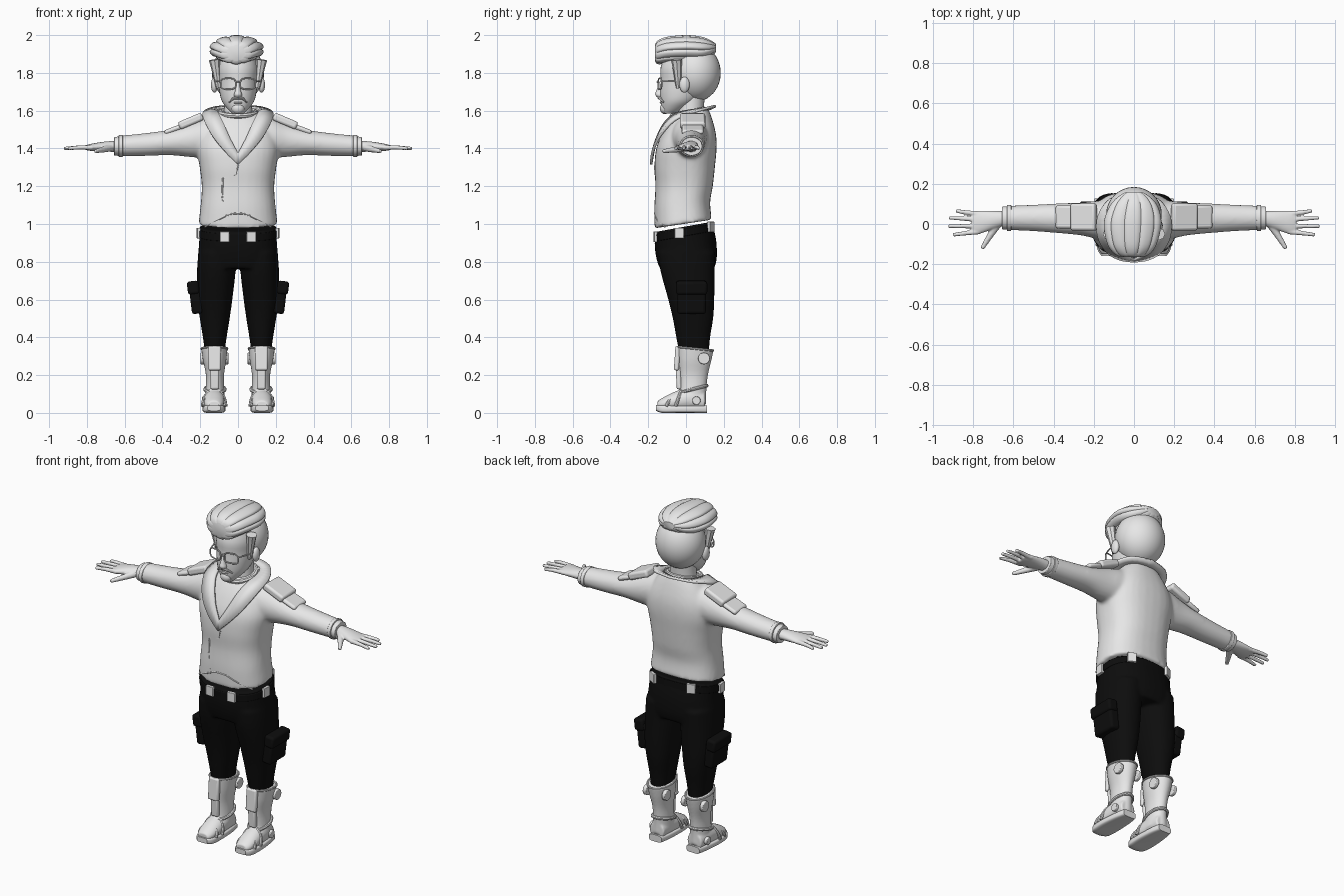
import bpy, bmesh, math
from mathutils import Vector, Matrix

cube = bpy.data.objects.get("Cube")
if cube:
    bpy.data.objects.remove(cube, do_unlink=True)


def material(name, value):
    m = bpy.data.materials.new(name)
    m.use_nodes = True
    colour = (value, value, value, 1)
    m.diffuse_color = colour
    m.node_tree.nodes["Principled BSDF"].inputs["Base Color"].default_value = colour
    return m


GREY = material("light_grey", 0.8)
BLACK = material("black_cloth", 0.004)


def spline(pts, steps=4):
    """Catmull-Rom interpolation of equal-length tuples."""
    out = []
    for i in range(len(pts) - 1):
        a, b, c, d = (pts[max(i - 1, 0)], pts[i], pts[i + 1], pts[min(i + 2, len(pts) - 1)])
        for s in range(steps):
            t = s / steps
            out.append(tuple(q + t / 2 * (r - p + t * (2 * p - 5 * q + 4 * r - w + t * (3 * (q - r) + w - p)))
                             for p, q, r, w in zip(a, b, c, d)))
    return out + [tuple(pts[-1])]


def skin(bm, rings, closed=False):
    rows = [[bm.verts.new(p) for p in ring] for ring in rings]
    n = len(rows[0])
    pairs = list(zip(rows, rows[1:])) + ([(rows[-1], rows[0])] if closed else [])
    for a, b in pairs:
        for i in range(n):
            j = (i + 1) % n
            bm.faces.new((a[i], a[j], b[j], b[i]))
    if not closed:
        bm.faces.new(rows[0])
        bm.faces.new(rows[-1])


def loft(bm, axis, sections, n=32, power=2.0, side=1, lobes=0):
    """Sections: position, two centres, two half sizes, optional tilt."""
    sections = [tuple(s) + (0,) * (6 - len(s)) for s in sections]
    rings = []
    for pos, c1, c2, h1, h2, tilt in spline(sections):
        ring = []
        for k in range(n):
            a = math.tau * k / n
            co, si = math.cos(a), math.sin(a)
            r = 1 - 0.09 * (1 - abs(math.sin(lobes * a))) ** 2 if lobes else 1
            u = c1 + r * h1 * math.copysign(abs(co) ** (2 / power), co)
            dv = r * h2 * math.copysign(abs(si) ** (2 / power), si)
            v = c2 + dv
            x, y, z = {"x": (pos, u, v), "y": (u, pos, v), "z": (u, v, pos + tilt * dv)}[axis]
            ring.append((side * x, y, z))
        rings.append(ring)
    skin(bm, rings)


def tube(bm, pts, r0, r1=None, closed=False, smooth=True, n=8):
    pts = [Vector(p) for p in (spline(pts) if smooth and not closed else pts)]
    r1 = r0 if r1 is None else r1
    m, rings, normal = len(pts), [], None
    for i, p in enumerate(pts):
        nxt = pts[(i + 1) % m] if closed else pts[min(i + 1, m - 1)]
        prv = pts[i - 1] if closed else pts[max(i - 1, 0)]
        t = (nxt - prv).normalized()
        normal = t.orthogonal() if normal is None else normal - t * normal.dot(t)
        normal.normalize()
        b = t.cross(normal)
        r = r0 + (r1 - r0) * i / (m - 1)
        rings.append([p + r * (normal * math.cos(math.tau * k / n) + b * math.sin(math.tau * k / n))
                      for k in range(n)])
    skin(bm, rings, closed)


def ring(bm, c, hx, hy, tilt, r, n=32):
    angles = [math.tau * k / n for k in range(n)]
    tube(bm, [(c[0] + hx * math.cos(a), c[1] + hy * math.sin(a), c[2] + tilt * hy * math.sin(a))
              for a in angles], r, closed=True)


def ball(bm, c, size):
    bmesh.ops.create_uvsphere(bm, u_segments=32, v_segments=20, radius=1,
                              matrix=Matrix.Translation(c) @ Matrix.Diagonal((*size, 1)))


def box(bm, c, size, rot=0, axis="Y"):
    bmesh.ops.create_cube(bm, size=1, matrix=Matrix.Translation(c) @ Matrix.Rotation(rot, 4, axis)
                          @ Matrix.Diagonal((*size, 1)))


def disc(bm, c, r, depth):
    bmesh.ops.create_cone(bm, cap_ends=True, segments=20, radius1=r, radius2=r, depth=depth,
                          matrix=Matrix.Translation(c) @ Matrix.Rotation(math.pi / 2, 4, "Y"))


def finish(name, bm, mat=GREY, mirror=False, bevel=0, voxel=0, relax=4, thick=0):
    bmesh.ops.recalc_face_normals(bm, faces=bm.faces)
    me = bpy.data.meshes.new(name)
    bm.to_mesh(me)
    bm.free()
    me.shade_smooth()
    me.set_sharp_from_angle(angle=math.radians(42))
    me.materials.append(mat)
    ob = bpy.data.objects.new(name, me)
    bpy.context.scene.collection.objects.link(ob)
    if voxel:
        m = ob.modifiers.new("blend", "REMESH")
        m.mode, m.voxel_size, m.use_smooth_shade = "VOXEL", voxel, True
        m = ob.modifiers.new("relax", "SMOOTH")
        m.factor, m.iterations = 0.5, relax
    if mirror:
        ob.modifiers.new("mirror", "MIRROR")
    if thick:
        m = ob.modifiers.new("thickness", "SOLIDIFY")
        m.thickness, m.offset = thick, 0
    if bevel:
        m = ob.modifiers.new("bevel", "BEVEL")
        m.width, m.segments = bevel, 3
    return ob


# Jacket body blended with both sleeves
bm = bmesh.new()
loft(bm, "z", [(1.0, 0, -.015, .21, .152, .15), (1.1, 0, -.02, .198, .148, .1), (1.2, 0, -.01, .192, .152),
               (1.3, 0, -.007, .203, .16), (1.4, 0, .002, .218, .16), (1.48, 0, .016, .2, .142),
               (1.55, 0, .023, .155, .114, .1), (1.6, 0, .03, .11, .085, .2)], power=2.4)
for s in (1, -1):
    loft(bm, "x", [(.1, .02, 1.465, .1, .115), (.18, .02, 1.455, .095, .105), (.26, .025, 1.443, .082, .088),
                   (.36, .028, 1.432, .075, .068), (.5, .03, 1.42, .066, .06), (.63, .03, 1.413, .06, .054)], side=s)
finish("jacket", bm, voxel=.01, relax=8)

# Shawl collar running from the front point round the neck
outer = spline([(0, -.185, 1.315), (.07, -.175, 1.385), (.135, -.138, 1.465), (.18, -.06, 1.55),
                (.18, .04, 1.592), (.12, .125, 1.617), (0, .158, 1.625)])
inner = spline([(0, -.178, 1.375), (.04, -.155, 1.45), (.075, -.115, 1.53), (.1, -.06, 1.58),
                (.11, .02, 1.6), (.08, .09, 1.605), (0, .115, 1.605)])
bm = bmesh.new()
a, b = ([bm.verts.new(p) for p in edge] for edge in (outer, inner))
for i in range(len(a) - 1):
    bm.faces.new((a[i], a[i + 1], b[i + 1], b[i]))
finish("shawl_collar", bm, mirror=True, thick=.014)

bm = bmesh.new()
ring(bm, (0, .015, 1.59), .092, .088, .2, .014)
finish("neck_band", bm)

# Front closure seam and arched hem
bm = bmesh.new()
tube(bm, [(0, -.165, 1.31), (-.01, -.161, 1.262), (-.08, -.152, 1.242), (-.084, -.152, 1.15),
          (-.07, -.158, 1.06)], .005, smooth=False)
finish("closure_seam", bm)
bm = bmesh.new()
tube(bm, [(.175, -.112, .985), (.1, -.153, 1.025), (.04, -.164, 1.052), (0, -.166, 1.056)], .005)
finish("hem_arch", bm, mirror=True)

# Sleeve cuffs and shoulder pads
bm = bmesh.new()
loft(bm, "x", [(.61, .03, 1.413, .064, .057), (.632, .03, 1.413, .065, .058)])
loft(bm, "x", [(.63, .03, 1.412, .058, .051), (.656, .03, 1.411, .056, .049)])
finish("sleeve_cuffs", bm, mirror=True, bevel=.003)
bm = bmesh.new()
box(bm, (.25, .035, 1.545), (.135, .135, .042), .4)
box(bm, (.335, .035, 1.503), (.115, .115, .026), .36)
finish("shoulder_pads", bm, mirror=True, bevel=.014)

# Hands with four fingers and a thumb
bm = bmesh.new()
loft(bm, "x", [(.63, .03, 1.411, .034, .03), (.7, .02, 1.41, .046, .027), (.77, .008, 1.406, .058, .02),
               (.805, .006, 1.404, .056, .013)], n=24)
for y0, y1, tip in ((.05, .066, .885), (.022, .031, .92), (-.01, -.011, .922), (-.038, -.054, .9)):
    tube(bm, [(.77, y0, 1.405), (.84, (y0 + y1) / 2, 1.405), (tip, y1, 1.4)], .014, .009)
tube(bm, [(.68, -.005, 1.403), (.72, -.065, 1.393), (.755, -.122, 1.385)], .021, .01)
finish("hands", bm, mirror=True, voxel=.005, relax=2)

# Trousers: hips blended with both legs
bm = bmesh.new()
loft(bm, "z", [(.985, 0, -.012, .204, .15, .18), (.9, 0, -.003, .206, .163, .08), (.82, 0, .003, .212, .16),
               (.765, 0, .005, .2, .145)], power=2.4)
for s in (1, -1):
    loft(bm, "z", [(.85, .112, .004, .098, .15), (.75, .115, .008, .102, .143), (.6, .123, .028, .093, .122),
                   (.5, .123, .037, .079, .107), (.4, .123, .038, .063, .09), (.31, .123, .043, .05, .078)],
         side=s, power=2.2)
finish("trousers", bm, BLACK, voxel=.009, relax=6)

bm = bmesh.new()
loft(bm, "z", [(.935, 0, -.008, .209, .157, .18), (.975, 0, -.01, .209, .155, .18)], n=48, power=2.4)
finish("waistband", bm, BLACK, bevel=.004)
bm = bmesh.new()
for x, y, z, turn in ((.07, -.162, .932, .08), (.209, -.035, .952, 1.5), (.125, .131, .985, -.5)):
    box(bm, (x, y, z), (.05, .018, .056), turn, "Z")
finish("belt_loops", bm, mirror=True, bevel=.003)

# Cargo pockets with flaps
bm = bmesh.new()
box(bm, (.222, .03, .6), (.06, .15, .15), .12)
box(bm, (.237, .03, .663), (.062, .165, .07), .12)
finish("cargo_pockets", bm, BLACK, mirror=True, bevel=.014)

# Boots: shaft, foot and sole
bm = bmesh.new()
loft(bm, "z", [(.343, .125, .048, .07, .098, -.1), (.28, .124, .045, .062, .09), (.2, .122, .04, .048, .076),
               (.12, .122, .036, .05, .072), (.05, .124, .03, .055, .078)])
loft(bm, "y", [(-.15, .127, .042, .034, .022), (-.12, .127, .048, .05, .034), (-.05, .126, .062, .057, .054),
               (.03, .125, .072, .055, .062), (.1, .124, .06, .046, .05)])
finish("boots", bm, mirror=True, voxel=.006, relax=4)
bm = bmesh.new()
loft(bm, "y", [(-.158, .127, .026, .034, .015), (-.125, .127, .021, .055, .021), (-.05, .127, .02, .061, .02),
               (.05, .125, .02, .054, .02), (.112, .124, .02, .042, .02)], power=4)
finish("boot_soles", bm, mirror=True)

# Boot trim: rim, shin guard, straps, buckles and side discs
bm = bmesh.new()
ring(bm, (.125, .048, .34), .068, .096, -.1, .006)
ring(bm, (.122, .035, .125), .053, .076, .25, .009)
for y, top, w in ((-.105, .09, .056), (-.055, .12, .061)):
    tube(bm, [(.126 + w * math.cos(t), y + .03 * math.sin(t), .035 + (top - .035) * math.sin(t))
              for t in (math.pi * k / 10 for k in range(11))], .009)
finish("boot_straps", bm, mirror=True)
bm = bmesh.new()
box(bm, (.124, -.047, .29), (.066, .026, .13), -.07, "X")
box(bm, (.123, -.039, .19), (.046, .026, .13), .05, "X")
finish("shin_guards", bm, mirror=True, bevel=.009)
bm = bmesh.new()
for x in (.062, .188):
    disc(bm, (x, .095, .288), .031, .022)
disc(bm, (.18, .055, .065), .022, .02)
finish("boot_discs", bm, mirror=True, bevel=.004)

# Head, neck, nose and beard
bm = bmesh.new()
loft(bm, "z", [(1.585, 0, -.085, .03, .035), (1.61, 0, -.065, .056, .064), (1.65, 0, -.037, .085, .097),
               (1.7, 0, -.02, .098, .117), (1.76, 0, -.008, .104, .126), (1.83, 0, -.008, .106, .126),
               (1.92, 0, 0, .08, .1)])
loft(bm, "z", [(1.52, 0, .025, .085, .075), (1.6, 0, .025, .074, .07), (1.7, 0, .03, .07, .07)])
loft(bm, "z", [(1.67, 0, -.135, .016, .016), (1.685, 0, -.14, .021, .023), (1.71, 0, -.138, .014, .018),
               (1.755, 0, -.13, .009, .01)], n=16)
ball(bm, (0, -.118, 1.642), (.028, .022, .007))
finish("head", bm)
bm = bmesh.new()
tube(bm, [(0, -.142, 1.668), (.025, -.136, 1.664), (.048, -.119, 1.645)], .009, .005)
finish("moustache", bm, mirror=True)
bm = bmesh.new()
ball(bm, (0, -.112, 1.612), (.034, .026, .03))
finish("goatee", bm)
bm = bmesh.new()
ball(bm, (.125, -.008, 1.737), (.018, .027, .042))
finish("ears", bm, mirror=True)

# Hair: smooth back and ridged swept-back top
bm = bmesh.new()
ball(bm, (0, .05, 1.8), (.138, .134, .152))
finish("back_hair", bm)
bm = bmesh.new()
loft(bm, "y", [(-.165, -.01, 1.905, .05, .04), (-.15, -.01, 1.908, .088, .062), (-.1, -.01, 1.92, .125, .071),
               (0, -.007, 1.925, .146, .075), (.08, -.002, 1.922, .126, .07), (.13, 0, 1.925, .088, .048),
               (.16, 0, 1.933, .04, .02)], n=80, lobes=5)
finish("swept_hair", bm)
bm = bmesh.new()
tube(bm, [(.125, -.05, 1.87), (.115, -.045, 1.8), (.104, -.04, 1.72)], .03, .012)
finish("sideburns", bm, mirror=True)

# Spectacles
bm = bmesh.new()
outline = [(math.copysign(abs(math.cos(t)) ** .6, math.cos(t)), math.copysign(abs(math.sin(t)) ** .6, math.sin(t)))
           for t in (math.tau * k / 24 for k in range(24))]
tube(bm, [(.052 + .04 * u, -.147 + .018 * (u + 1) / 2, 1.742 + .029 * v) for u, v in outline], .004, closed=True)
tube(bm, [(0, -.152, 1.753), (.013, -.149, 1.75)], .004)
tube(bm, [(.092, -.129, 1.755), (.11, -.08, 1.755), (.125, -.01, 1.757)], .004)
finish("spectacles", bm, mirror=True)
